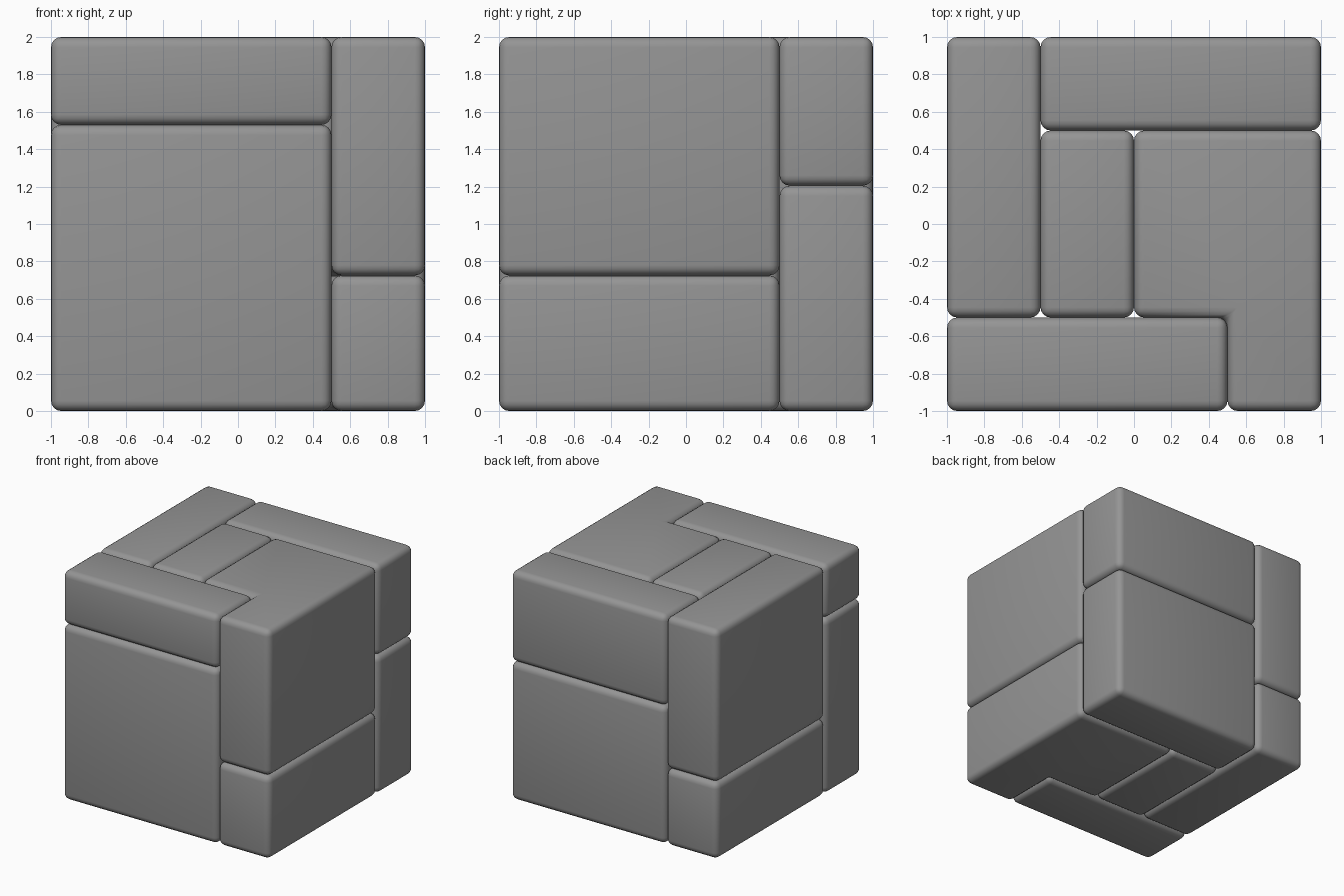
import bpy, bmesh

if "Cube" in bpy.data.objects:
    bpy.data.objects.remove(bpy.data.objects["Cube"])

RADIUS = 0.055

# Dark grey finish
grey = bpy.data.materials.new("dark_grey")
grey.diffuse_color = (0.3, 0.3, 0.3, 1)
grey.use_nodes = True
grey.node_tree.nodes["Principled BSDF"].inputs["Base Color"].default_value = grey.diffuse_color


def rect(x0, x1, y0, y1):
    return [(x0, y0), (x1, y0), (x1, y1), (x0, y1)]


def block(name, outline, z0, z1):
    """Extrude a plan outline and round every edge."""
    bm = bmesh.new()
    face = bm.faces.new([bm.verts.new((x, y, z0)) for x, y in outline])
    ext = bmesh.ops.extrude_face_region(bm, geom=[face], use_keep_orig=True)
    for v in ext["geom"]:
        if isinstance(v, bmesh.types.BMVert):
            v.co.z = z1
    bmesh.ops.recalc_face_normals(bm, faces=bm.faces[:])
    bmesh.ops.bevel(bm, geom=bm.edges[:], offset=RADIUS, offset_type='OFFSET',
                    segments=4, profile=0.5, affect='EDGES', clamp_overlap=True)
    mesh = bpy.data.meshes.new(name)
    bm.to_mesh(mesh)
    bm.free()
    mesh.materials.append(grey)
    obj = bpy.data.objects.new(name, mesh)
    bpy.context.collection.objects.link(obj)
    bpy.context.view_layer.objects.active = obj
    bpy.ops.object.select_all(action='DESELECT')
    obj.select_set(True)
    bpy.ops.object.shade_smooth_by_angle(angle=0.6)


# Columns of the cube: plan outline and the height where each is split
l_shape = [(0.5, -1), (1, -1), (1, 0.5), (0, 0.5), (0, -0.5), (0.5, -0.5)]
columns = {
    "front_block": (rect(-1, 0.5, -1, -0.5), 1.53),
    "right_l_block": (l_shape, 0.725),
    "back_block": (rect(-0.5, 1, 0.5, 1), 1.205),
    "left_block": (rect(-1, -0.5, -0.5, 1), 0.67),
}
for name, (outline, split) in columns.items():
    block("lower_" + name, outline, 0, split)
    block("upper_" + name, outline, split, 2)

# Core block running through the middle
block("core_block", rect(-0.5, 0, -0.5, 0.5), 0, 2)
